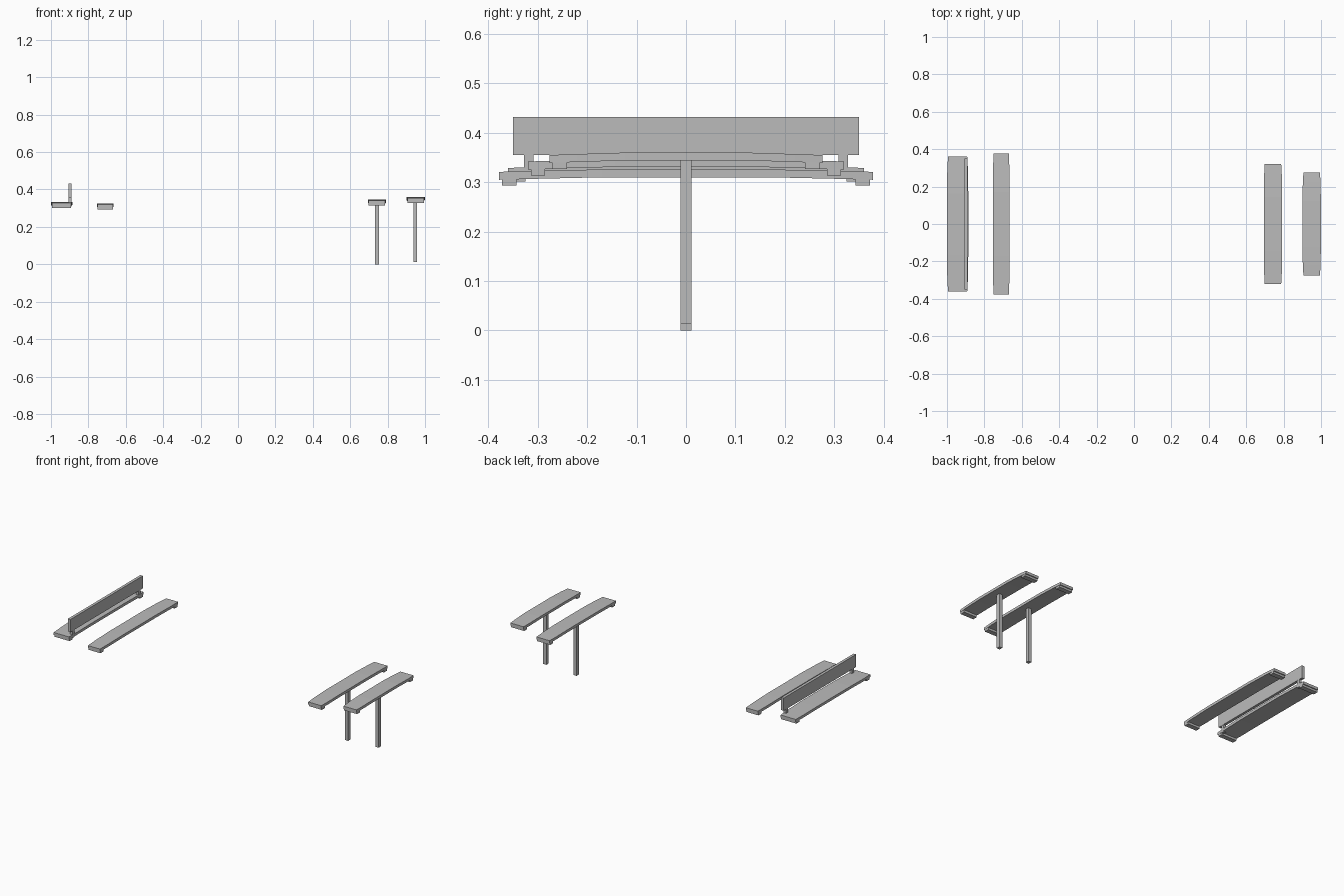
import bpy
import bmesh

cube = bpy.data.objects.get("Cube")
if cube:
    bpy.data.objects.remove(cube)

# Single flat grey
grey = bpy.data.materials.new("plain_grey")
grey.use_nodes = True
grey.diffuse_color = (0.5, 0.5, 0.5, 1)
bsdf = next(n for n in grey.node_tree.nodes if n.type == "BSDF_PRINCIPLED")
bsdf.inputs["Base Color"].default_value = grey.diffuse_color

THICK = 0.016
ARCH = 0.005
# Plank stations: fraction of half length, width factor, arch factor
STATIONS = [(0, 1, 1), (0.45, 1, 1), (0.8, 0.97, 0.4), (1, 0.9, 0)]


def finish(name, bm):
    bmesh.ops.recalc_face_normals(bm, faces=bm.faces)
    mesh = bpy.data.meshes.new(name)
    bm.to_mesh(mesh)
    bm.free()
    mesh.materials.append(grey)
    obj = bpy.data.objects.new(name, mesh)
    bpy.context.collection.objects.link(obj)
    return obj


def box(name, x, y, z):
    """Box from (min, max) pairs."""
    bm = bmesh.new()
    bmesh.ops.create_cube(bm, size=1)
    for v in bm.verts:
        for axis, (low, high) in enumerate((x, y, z)):
            v.co[axis] = low if v.co[axis] < 0 else high
    return finish(name, bm)


def plank(name, x, half_width, half_length, top):
    """Gently arched board that narrows towards both ends."""
    bm = bmesh.new()
    sections = [(-f, w, a) for f, w, a in reversed(STATIONS[1:])] + STATIONS
    rings = []
    for f, w, a in sections:
        z = top + a * ARCH
        hw = half_width * w
        corners = ((-hw, z), (hw, z), (hw, z - THICK), (-hw, z - THICK))
        rings.append([bm.verts.new((x + dx, f * half_length, cz)) for dx, cz in corners])
    for a, b in zip(rings, rings[1:]):
        for i in range(4):
            j = (i + 1) % 4
            bm.faces.new((a[i], a[j], b[j], b[i]))
    bm.faces.new(rings[0])
    bm.faces.new(rings[-1])
    return finish(name, bm)


# Boards: name, centre x, half width, half length, height of the end's top
BOARDS = [
    ("seat", -0.943, 0.057, 0.36, 0.329),
    ("long_board", -0.71, 0.045, 0.378, 0.321),
    ("middle_board", 0.743, 0.049, 0.32, 0.342),
    ("short_board", 0.95, 0.049, 0.276, 0.355),
]
for name, x, hw, length, top in BOARDS:
    plank(name, x, hw, length, top)
    # Cross cleat under each end
    under = top - THICK
    for side, s in (("front", -1), ("back", 1)):
        ys = sorted((s * (length - 0.006), s * (length - 0.035)))
        box(f"{name}_{side}_cleat", (x - hw * 0.9, x + hw * 0.9), ys,
            (under - 0.012, under + 0.002))

# Backrest on two short posts
box("backrest", (-0.906, -0.889), (-0.35, 0.35), (0.355, 0.432))
for side, s in (("front", -1), ("back", 1)):
    box(f"backrest_{side}_post", (-0.906, -0.89),
        sorted((s * 0.309, s * 0.328)), (0.31, 0.356))

# Single central legs
box("middle_board_leg", (0.732, 0.753), (-0.011, 0.011), (0, 0.333))
box("short_board_leg", (0.937, 0.958), (-0.011, 0.011), (0.013, 0.346))
